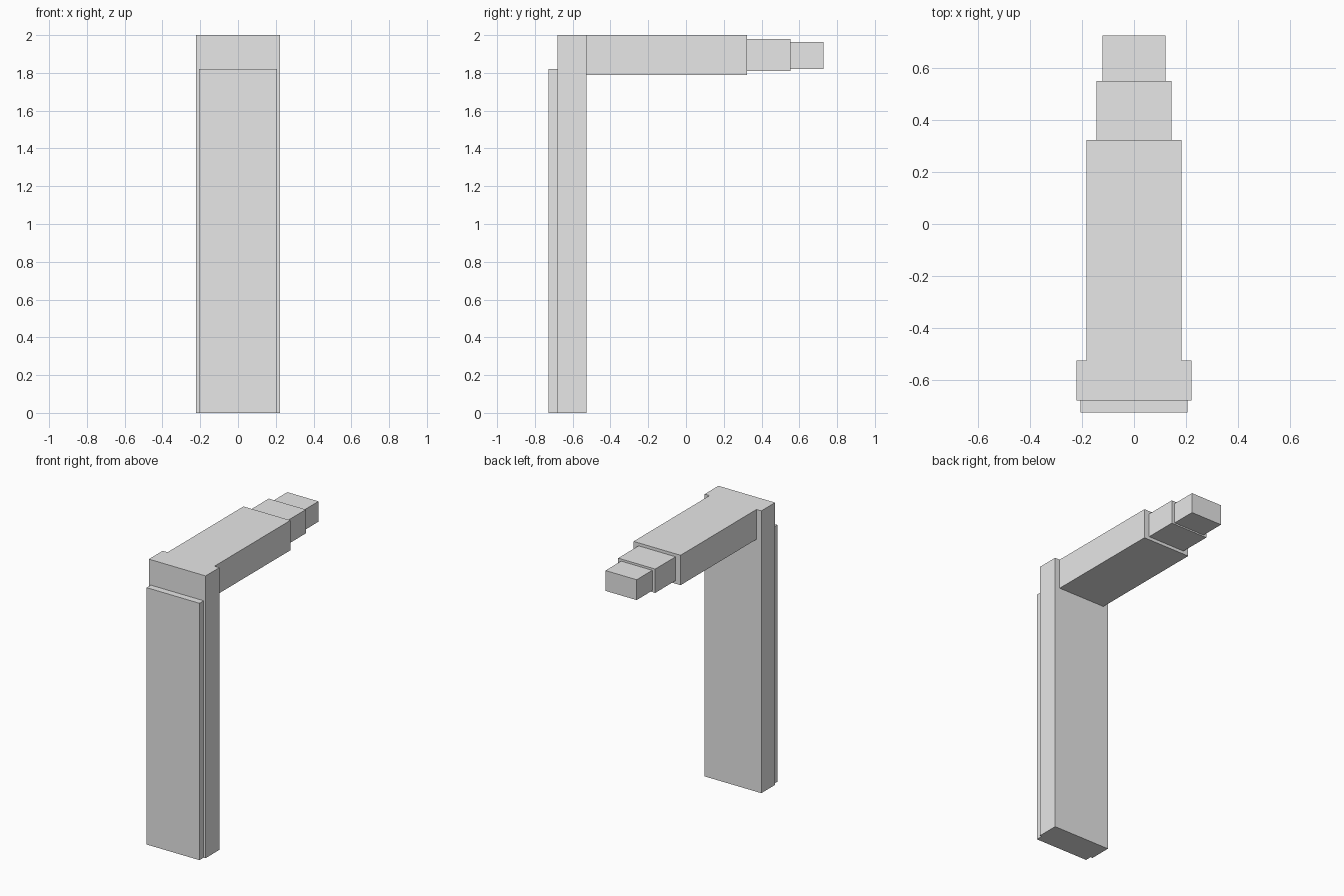
import bpy
from mathutils import Matrix, Vector
import bmesh

cube = bpy.data.objects.get("Cube")
if cube:
    bpy.data.objects.remove(cube, do_unlink=True)

# Single plain grey material
grey = bpy.data.materials.new("light_grey")
grey.use_nodes = True
colour = (0.8, 0.8, 0.8, 1)
grey.diffuse_color = colour
grey.node_tree.nodes["Principled BSDF"].inputs["Base Color"].default_value = colour


def box(name, half_width, y_range, z_range):
    """Box centred on x, spanning the given y and z ranges."""
    (y0, y1), (z0, z1) = y_range, z_range
    size = Vector((2 * half_width, y1 - y0, z1 - z0))
    centre = Vector((0, (y0 + y1) / 2, (z0 + z1) / 2))
    bm = bmesh.new()
    bmesh.ops.create_cube(bm, size=1, matrix=Matrix.LocRotScale(None, None, size))
    mesh = bpy.data.meshes.new(name)
    bm.to_mesh(mesh)
    bm.free()
    mesh.materials.append(grey)
    obj = bpy.data.objects.new(name, mesh)
    obj.location = centre
    bpy.context.collection.objects.link(obj)
    return obj


# Upright post with a thin plate on its front
box("post", 0.222, (-0.68, -0.526), (0, 2))
box("front_plate", 0.207, (-0.727, -0.68), (0, 1.82))

# Horizontal arm stepping down towards its tip
box("arm", 0.184, (-0.526, 0.324), (1.788, 2))
box("arm_step", 0.145, (0.324, 0.552), (1.81, 1.979))
box("arm_tip", 0.122, (0.552, 0.727), (1.82, 1.964))
